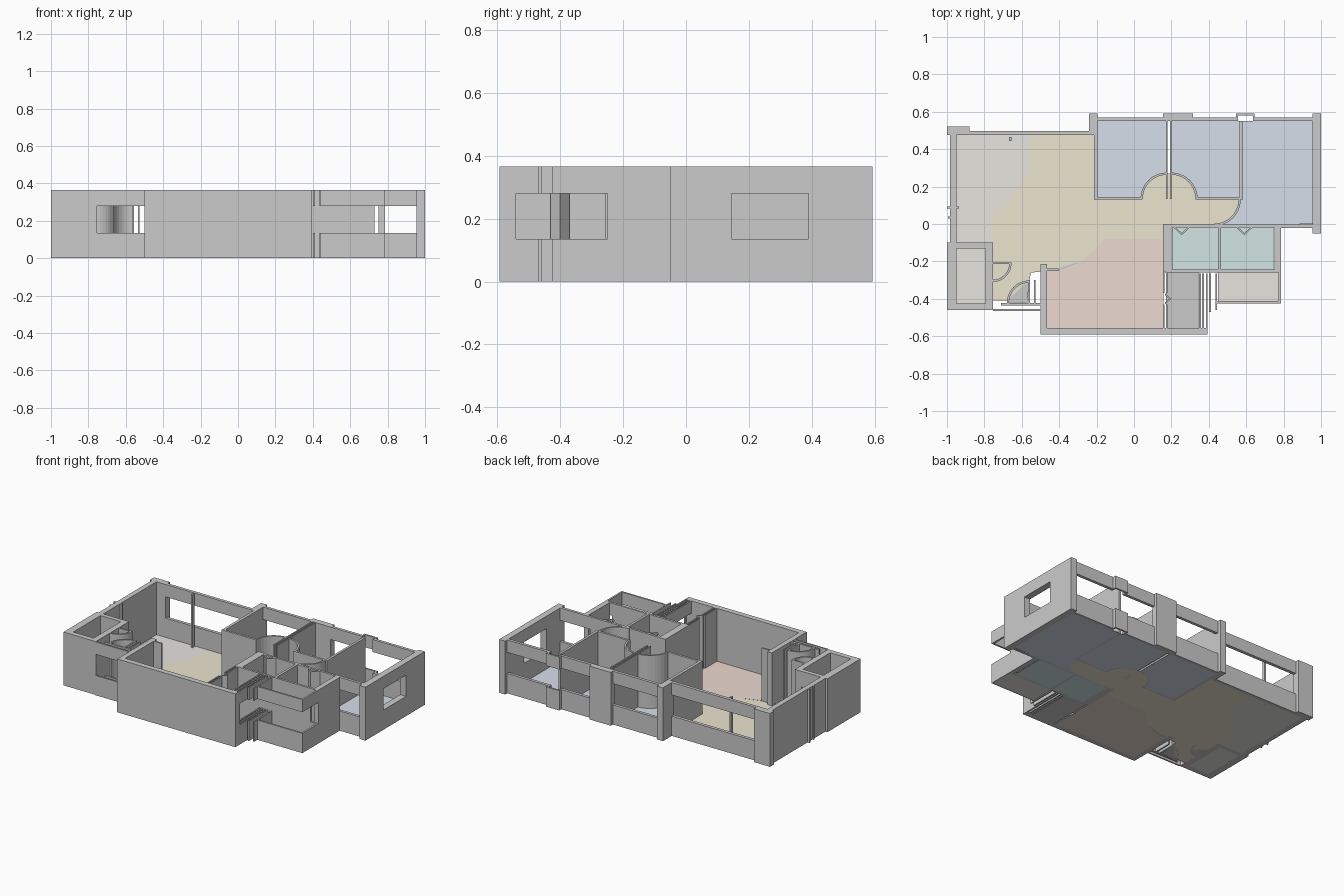
import bpy, bmesh
from math import radians, cos, sin

H, SILL, HEAD = 0.365, 0.135, 0.28


def prism(name, pts, z0=0.0, z1=H, mat=None):
    """Extrude a plan outline between two heights."""
    bm = bmesh.new()
    face = bm.faces.new([bm.verts.new((x, y, z0)) for x, y in pts])
    top = bmesh.ops.extrude_face_region(bm, geom=[face])["geom"]
    for v in top:
        if isinstance(v, bmesh.types.BMVert):
            v.co.z = z1
    bmesh.ops.recalc_face_normals(bm, faces=bm.faces)
    me = bpy.data.meshes.new(name)
    bm.to_mesh(me)
    bm.free()
    ob = bpy.data.objects.new(name, me)
    bpy.context.collection.objects.link(ob)
    if mat:
        me.materials.append(mat)
    return ob


def rect(x0, y0, x1, y1):
    return [(x0, y0), (x1, y0), (x1, y1), (x0, y1)]


def wall(name, *r):
    prism(name, rect(*r))


def window(name, *r):
    """Wall strip with an open window band: sill below, lintel above."""
    prism(name + "_sill", rect(*r), 0, SILL)
    prism(name + "_lintel", rect(*r), HEAD, H)


def arc(cx, cy, r, a0, a1, n=10):
    return [(cx + r * cos(radians(a0 + (a1 - a0) * i / n)),
             cy + r * sin(radians(a0 + (a1 - a0) * i / n))) for i in range(n + 1)]


def door_arc(name, cx, cy, r, a0, a1, t=0.012):
    prism(name, arc(cx, cy, r, a0, a1) + arc(cx, cy, r - t, a1, a0))


def colour(name, *c):
    m = bpy.data.materials.new(name)
    m.diffuse_color = (*c, 1)
    return m


blue = colour("blue_floor", 0.67, 0.74, 0.83)
tan = colour("tan_floor", 0.84, 0.78, 0.63)
pink = colour("pink_floor", 0.84, 0.70, 0.64)
teal = colour("teal_floor", 0.64, 0.79, 0.78)
stone = colour("stone_floor", 0.80, 0.78, 0.74)
slate = colour("slate_floor", 0.74, 0.75, 0.72)


def floor(name, pts, mat):
    prism(name, pts, 0, 0.003, mat)


# Floors
swing_a = arc(0.175, 0.135, 0.135, 180, 90)
swing_b = arc(0.20, 0.135, 0.135, 90, 0)
swing_c = arc(0.43, 0.13, 0.14, 0, -90)
edge = [(-0.755, -0.10), (-0.765, 0.05), (-0.69, 0.10), (-0.65, 0.17), (-0.56, 0.27), (-0.56, 0.475)]
step = [(0.155, -0.08), (-0.155, -0.08), (-0.28, -0.20), (-0.42, -0.245)]
floor("bedroom_floor_left", [(-0.195, 0.145)] + swing_a + [(0.175, 0.55), (-0.195, 0.55)], blue)
floor("bedroom_floor_middle", [(0.20, 0.55)] + swing_b + [(0.57, 0.145), (0.57, 0.55)], blue)
floor("bedroom_floor_right", [(0.58, 0.55)] + swing_c + [(0.955, 0.0), (0.955, 0.55)], blue)
floor("hall_floor_left", [(-0.42, 0.475), (-0.42, -0.245), (-0.55, -0.26), (-0.56, -0.30),
                          (-0.68, -0.41), (-0.755, -0.41)] + edge, tan)
floor("hall_floor_right", [(-0.42, 0.475), (-0.20, 0.475), (-0.20, 0.135)] + swing_a + swing_b
      + swing_c + [(0.155, -0.01)] + step, tan)
floor("study_floor", [(-0.95, -0.10)] + edge + [(-0.95, 0.475)], stone)
floor("pink_room_floor", [(-0.465, -0.555), (0.16, -0.555)] + step + [(-0.465, -0.245)], pink)
for i, (a, b) in enumerate([(0.205, 0.335), (0.335, 0.45), (0.465, 0.61), (0.61, 0.745)]):
    floor(f"bathroom_floor_{i}", rect(a, -0.245, b, -0.015), teal)
floor("balcony_floor", rect(0.45, -0.415, 0.775, -0.255), stone)
floor("utility_floor", rect(0.17, -0.555, 0.345, -0.255), slate)
floor("store_floor", rect(-0.95, -0.425, -0.795, -0.13), stone)
floor("entry_floor", [(-0.57, -0.42)] + arc(-0.56, -0.42, 0.12, 180, 90), slate)
floor("lobby_floor", [(-0.755, -0.21)] + arc(-0.755, -0.21, 0.10, 0, -90), slate)

# Study and store walls on the left
wall("back_left_corner", -1.0, 0.475, -0.88, 0.52)
wall("study_left_wall", -0.985, -0.10, -0.95, 0.475)
wall("study_left_stub", -1.0, 0.083, -0.935, 0.093)
wall("study_left_stub_low", -0.995, 0.03, -0.95, 0.04)
wall("store_back_wall", -1.0, -0.13, -0.755, -0.10)
wall("store_front_wall", -1.0, -0.46, -0.755, -0.425)
wall("store_left_wall", -1.0, -0.425, -0.95, -0.13)
wall("store_right_wall", -0.795, -0.425, -0.755, -0.13)
wall("study_post", -0.667, 0.445, -0.655, 0.465)
window("hall_back_window", -0.88, 0.475, -0.24, 0.497)

# Back walls and piers
wall("hall_pier", -0.24, 0.475, -0.195, 0.592)
window("bedroom_window_left", -0.195, 0.55, 0.155, 0.57)
wall("middle_pier", 0.155, 0.55, 0.315, 0.592)
window("bedroom_window_middle", 0.315, 0.55, 0.545, 0.57)
for x in (0.545, 0.635):
    window("bay_side", x, 0.55, x + 0.01, 0.592)
window("bay_front", 0.555, 0.58, 0.635, 0.592)
window("bedroom_window_right", 0.645, 0.55, 0.955, 0.57)

# Right wall with its window
wall("right_wall_back", 0.955, 0.39, 1.0, 0.592)
window("right_window", 0.955, 0.145, 1.0, 0.39)
wall("right_wall_front", 0.955, -0.05, 1.0, 0.145)
window("bedroom_front_window", 0.785, -0.022, 0.955, -0.003)

# Bedroom partitions
wall("bedroom_left_wall", -0.215, 0.13, -0.195, 0.475)
wall("bedroom_partition_a", 0.172, 0.135, 0.180, 0.55)
wall("bedroom_partition_b", 0.193, 0.135, 0.201, 0.55)
wall("bedroom_partition_c", 0.565, 0.13, 0.582, 0.55)
wall("bedroom_low_wall_left", -0.195, 0.13, 0.045, 0.145)
wall("bedroom_low_wall_middle", 0.33, 0.13, 0.565, 0.145)
door_arc("bedroom_door_left", 0.175, 0.135, 0.14, 90, 180)
door_arc("bedroom_door_middle", 0.20, 0.135, 0.14, 0, 90)
door_arc("bedroom_door_right", 0.43, 0.13, 0.14, -90, 0)

# Bathroom walls and folded doors
wall("bathroom_left_wall", 0.155, -0.25, 0.205, 0.0)
wall("bathroom_back_wall", 0.205, -0.018, 0.73, -0.003)
window("bathroom_back_gap", 0.73, -0.018, 0.785, -0.003)
wall("bathroom_divider", 0.448, -0.245, 0.465, -0.018)
wall("bathroom_right_wall", 0.75, -0.25, 0.785, -0.018)
wall("bathroom_front_wall", 0.165, -0.258, 0.73, -0.243)
window("bathroom_front_gap", 0.73, -0.258, 0.785, -0.243)
for x in (0.255, 0.59):
    prism("folding_door", [(x - 0.045, -0.018), (x, -0.06), (x + 0.045, -0.018),
                           (x + 0.033, -0.018), (x, -0.048), (x - 0.033, -0.018)])

# Pink room and utility
wall("front_wall", -0.50, -0.592, 0.39, -0.555)
wall("pink_left_wall", -0.50, -0.555, -0.465, -0.215)
wall("pink_stub", -0.465, -0.25, -0.405, -0.238)
prism("pink_stub_step", [(-0.405, -0.25), (-0.30, -0.21), (-0.305, -0.205), (-0.405, -0.238)], 0, 0.004)
for x in (0.155, 0.172):
    wall("utility_left_wall_back", x, -0.37, x + 0.008, -0.25)
    wall("utility_left_wall_front", x, -0.555, x + 0.008, -0.43)
prism("utility_folding_door", [(0.165, -0.37), (0.20, -0.40), (0.165, -0.43), (0.165, -0.42),
                               (0.188, -0.40), (0.165, -0.38)])

# Layered window strips between utility and balcony
for i, (x, y) in enumerate([(0.348, -0.555), (0.364, -0.555), (0.385, -0.575), (0.402, -0.47), (0.435, -0.46)]):
    window(f"utility_window_{i}", x, y, x + 0.009, -0.265)
wall("utility_window_post", 0.385, -0.592, 0.394, -0.54)

# Balcony bands, open around the corner
window("balcony_front", 0.444, -0.425, 0.785, -0.413)
window("balcony_right", 0.773, -0.413, 0.785, -0.258)

# Entry: double window strip and swinging doors
window("entry_window_outer", -0.755, -0.465, -0.50, -0.455)
window("entry_window_inner", -0.71, -0.435, -0.50, -0.422)
door_arc("store_door", -0.755, -0.21, 0.10, -90, 0)
wall("store_door_leaf", -0.755, -0.215, -0.655, -0.205)
door_arc("entry_door", -0.56, -0.422, 0.12, 90, 180)
wall("entry_door_leaf", -0.565, -0.422, -0.555, -0.30)
wall("entry_side_wall", -0.535, -0.422, -0.527, -0.30)
